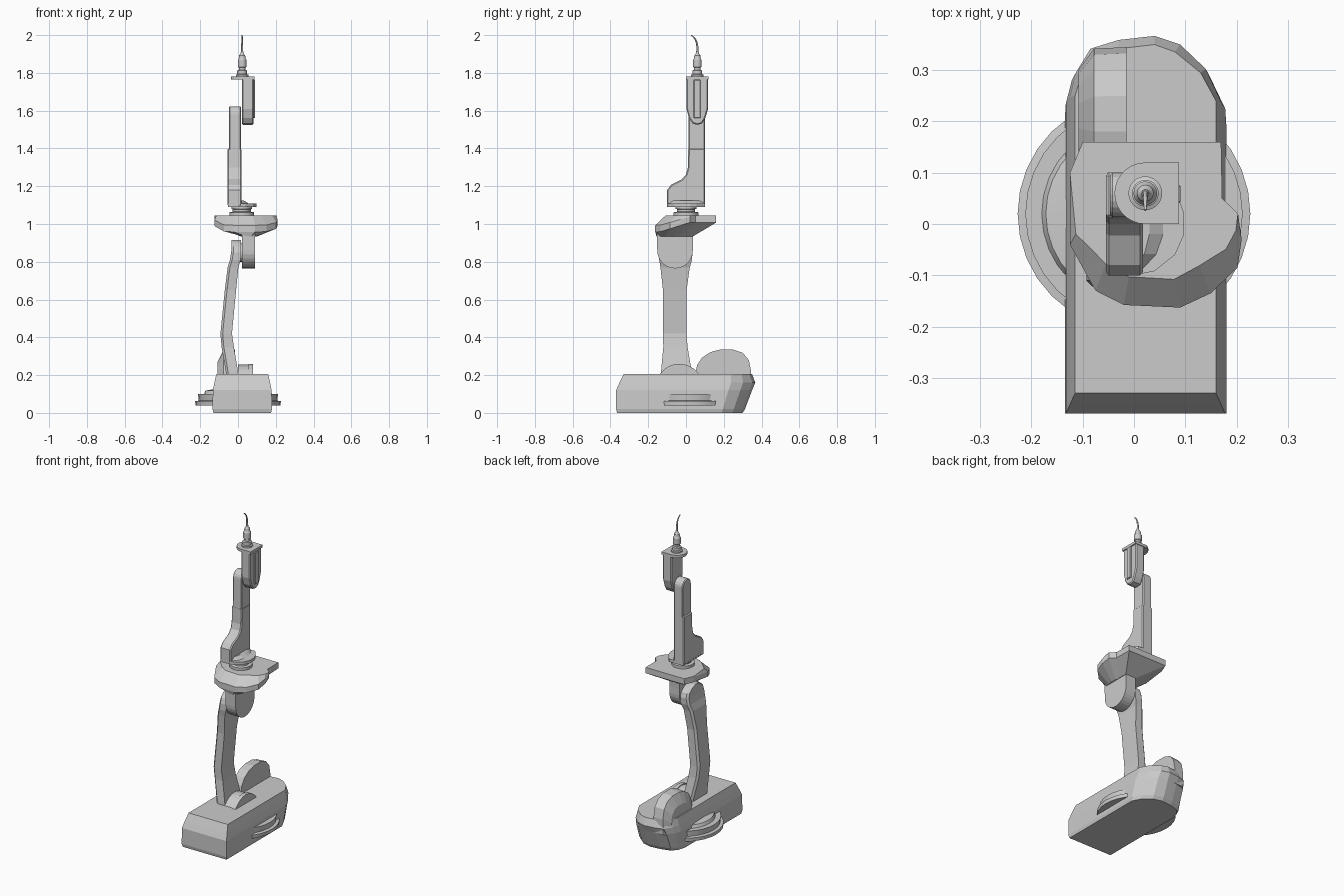
import bpy, bmesh, math


def finish(name, bm, bevel=0, smooth=False):
    bmesh.ops.recalc_face_normals(bm, faces=bm.faces)
    me = bpy.data.meshes.new(name)
    bm.to_mesh(me)
    bm.free()
    ob = bpy.data.objects.new(name, me)
    bpy.context.collection.objects.link(ob)
    if bevel:
        m = ob.modifiers.new("bevel", 'BEVEL')
        m.width, m.segments, m.limit_method = bevel, 1, 'ANGLE'
        m.angle_limit = math.radians(50)
    if smooth:
        bpy.context.view_layer.objects.active = ob
        ob.select_set(True)
        bpy.ops.object.shade_smooth_by_angle(angle=math.radians(35))
        ob.select_set(False)
    return ob


def loft(name, loops, **kw):
    """Skin a stack of equally sized point loops and cap both ends."""
    bm = bmesh.new()
    rings = [[bm.verts.new(p) for p in lp] for lp in loops]
    n = len(rings[0])
    for a, b in zip(rings, rings[1:]):
        for i in range(n):
            j = (i + 1) % n
            bm.faces.new((a[i], a[j], b[j], b[i]))
    bm.faces.new(rings[0])
    bm.faces.new(rings[-1])
    return finish(name, bm, **kw)


def slab_x(name, yz, x0, x1, **kw):
    return loft(name, [[(x, y, z) for y, z in yz] for x in (x0, x1)], **kw)


def slab_z(name, xy, z0, z1, **kw):
    return loft(name, [[(x, y, z) for x, y in xy] for z in (z0, z1)], **kw)


def lathe(name, cx, cy, prof, n=32):
    return loft(name, [[(cx + r * math.cos(2 * math.pi * i / n), cy + r * math.sin(2 * math.pi * i / n), z)
                        for i in range(n)] for r, z in prof], smooth=True)


def arc(cy, cz, r, a0, a1, n=10):
    return [(cy + r * math.cos(math.radians(a0 + (a1 - a0) * i / n)),
             cz + r * math.sin(math.radians(a0 + (a1 - a0) * i / n))) for i in range(n + 1)]


# base housing with raked, rounded rear
base_rows = [
    # z, left, right, front, rear corner y, rear y
    (0.0, -.13, .175, -.365, .19, .30),
    (0.02, -.135, .18, -.37, .195, .312),
    (0.12, -.133, .178, -.37, .225, .35),
    (0.16, -.125, .17, -.352, .238, .367),
    (0.205, -.115, .16, -.33, .24, .35)]
loops = []
for z, l, r, f, c, b in base_rows:
    d = b - c
    loops.append([(l, f, z), (r, f, z), (r, c, z), (r - .03, c + d * .5, z), (r - .08, c + d * .87, z),
                  (.04, b, z), (-.03, b - .008, z), (l + .04, b - .025, z), (l + .012, c + d * .45, z),
                  (l, c + .01, z)])
loft("base_housing", loops)

# turntable disc poking out of both sides of the base
lathe("base_disc", 0, .02, [(.225, .04), (.227, .062), (.208, .065), (.212, .10), (.18, .10), (.172, .118), (.13, .125)], 32)

# motor hump at the rear left, with a chamfered outer side
hump = [(.05, .12), (.05, .215), (.06, .255), (.085, .293), (.13, .322), (.18, .335), (.25, .335),
        (.30, .318), (.333, .28), (.345, .22), (.345, .12)]
loft("rear_hump", [[(x, .2 + (y - .2) * s, .12 + (z - .12) * s) for y, z in hump]
                   for x, s in ((-.015, 1), (-.078, .98), (-.108, .7))])

# shoulder pivot cover
slab_x("shoulder_cover", arc(-.035, .135, .12, 0, 180, 14), 0, .055)
slab_x("shoulder_cap", arc(-.035, .135, .125, 0, 180, 14), .055, .08)

# lower arm: bent strut with chamfered left edges
lower = [(.14, -.055, .005, -.135, .035), (.22, -.065, 0, -.132, .03), (.35, -.087, -.022, -.12, .008),
         (.42, -.093, -.032, -.122, .003), (.65, -.07, -.01, -.122, .003), (.77, -.055, .002, -.135, .02),
         (.81, -.043, .014, -.142, .032), (.85, -.036, .016, -.142, .034), (.88, -.035, .016, -.132, .024),
         (.902, -.035, .016, -.105, -.003), (.915, -.035, .016, -.075, -.035)]
c = .012
loft("lower_arm", [[(x1, y0, z), (x1, y1, z), (x0 + c, y1, z), (x0, y1 - c, z), (x0, y0 + c, z), (x0 + c, y0, z)]
                   for z, x0, x1, y0, y1 in lower])

# elbow tab and pivot pin
tab = [(.04, .96), (.036, .90)] + arc(-.058, .859, .094, 0, -180, 14) + [(-.155, .96)]
slab_x("elbow_tab", tab, .02, .09)
slab_x("elbow_pin", arc(-.055, .85, .05, 0, 342, 19), -.02, .03)

# elbow plate: flared underside, sloping front rim
rim = [(-.10, .16), (.17, .16), (.172, .05), (.203, .02), (.21, -.03), (.202, -.085), (.15, -.135),
       (.09, -.163), (-.02, -.158), (-.075, -.13), (-.092, -.10), (-.125, -.04), (-.125, .10)]
neck, low, high, top = [], [], [], []
for x, y in rim:
    t = min(1, max(0, (.02 - y) / .16))
    neck.append((.058 + (x - .042) * .27, -.058 + y * .6, .935))
    low.append((x, y, 1.008 - .05 * t))
    high.append((x, y, 1.038 - .045 * t))
    top.append((.03 + (x - .03) * (1 - .2 * t), y + .055 * t, 1.045))
loft("elbow_plate", [neck, low, high, top])

# swivel rings below the forearm
lathe("swivel", .02, 0, [(.066, 1.04), (.066, 1.062), (.048, 1.065), (.048, 1.078), (.055, 1.08), (.055, 1.094)])

# forearm foot: D-shaped plate with a rising skirt
foot = [(-.052, .10), (.05, .10), (.085, .055), (.098, .02), (.098, -.02), (.08, -.06), (.04, -.092), (0, -.10), (-.052, -.10)]
slab_z("forearm_foot", foot, 1.09, 1.108)
loft("forearm_skirt", [[(-.05 + (x + .05) * s, y * .97, z) for x, y in foot]
                       for z, s in ((1.105, .75), (1.125, .54), (1.19, .48))][:2])

# forearm: heavy heel, narrow upright, rounded top
heel = [(.10, 1.095), (.10, 1.40), (.012, 1.40), (.01, 1.30), (0, 1.262), (-.022, 1.237), (-.08, 1.207),
        (-.10, 1.18), (-.10, 1.095)]
slab_x("forearm_heel", heel, -.055, .018, bevel=.006)
slab_x("forearm_upright", [(.012, 1.38)] + arc(.057, 1.58, .043, 180, 0, 10) + [(.10, 1.38)], -.047, .016, bevel=.005)

# wrist body with outer rib
wrist = [(.002, 1.77), (.002, 1.61), (.016, 1.56), (.035, 1.532), (.06, 1.525), (.085, 1.532), (.102, 1.56),
         (.117, 1.61), (.117, 1.77)]
slab_x("wrist_body", wrist, .02, .082, bevel=.006)
slab_x("wrist_rib", [(.04, 1.765), (.04, 1.56), (.077, 1.56), (.077, 1.765)], .08, .091, bevel=.004)

# tool flange
flange = [(.088, 0), (.088, .12)] + arc(.022, .06, .06, 90, 270, 14)
slab_z("tool_flange", flange, 1.765, 1.782)

# tool body
lathe("tool_body", .022, .06, [(.033, 1.78), (.033, 1.79), (.026, 1.793), (.026, 1.812), (.018, 1.816), (.018, 1.828),
                               (.023, 1.832), (.023, 1.868), (.018, 1.875), (.016, 1.893), (.009, 1.90), (.007, 1.91)], 24)

# bent wire tip as a tapered tube
cu = bpy.data.curves.new("wire_tip", 'CURVE')
cu.dimensions, cu.bevel_depth, cu.bevel_resolution, cu.use_fill_caps = '3D', .006, 2, True
path = [(.06, 1.90, 1), (.06, 1.94, .9), (.056, 1.962, .75), (.048, 1.98, .65), (.038, 1.992, .55), (.027, 1.999, .4)]
sp = cu.splines.new('POLY')
sp.points.add(len(path) - 1)
for p, (y, z, r) in zip(sp.points, path):
    p.co, p.radius = (.022, y, z, 1), r
bpy.context.collection.objects.link(bpy.data.objects.new("wire_tip", cu))
